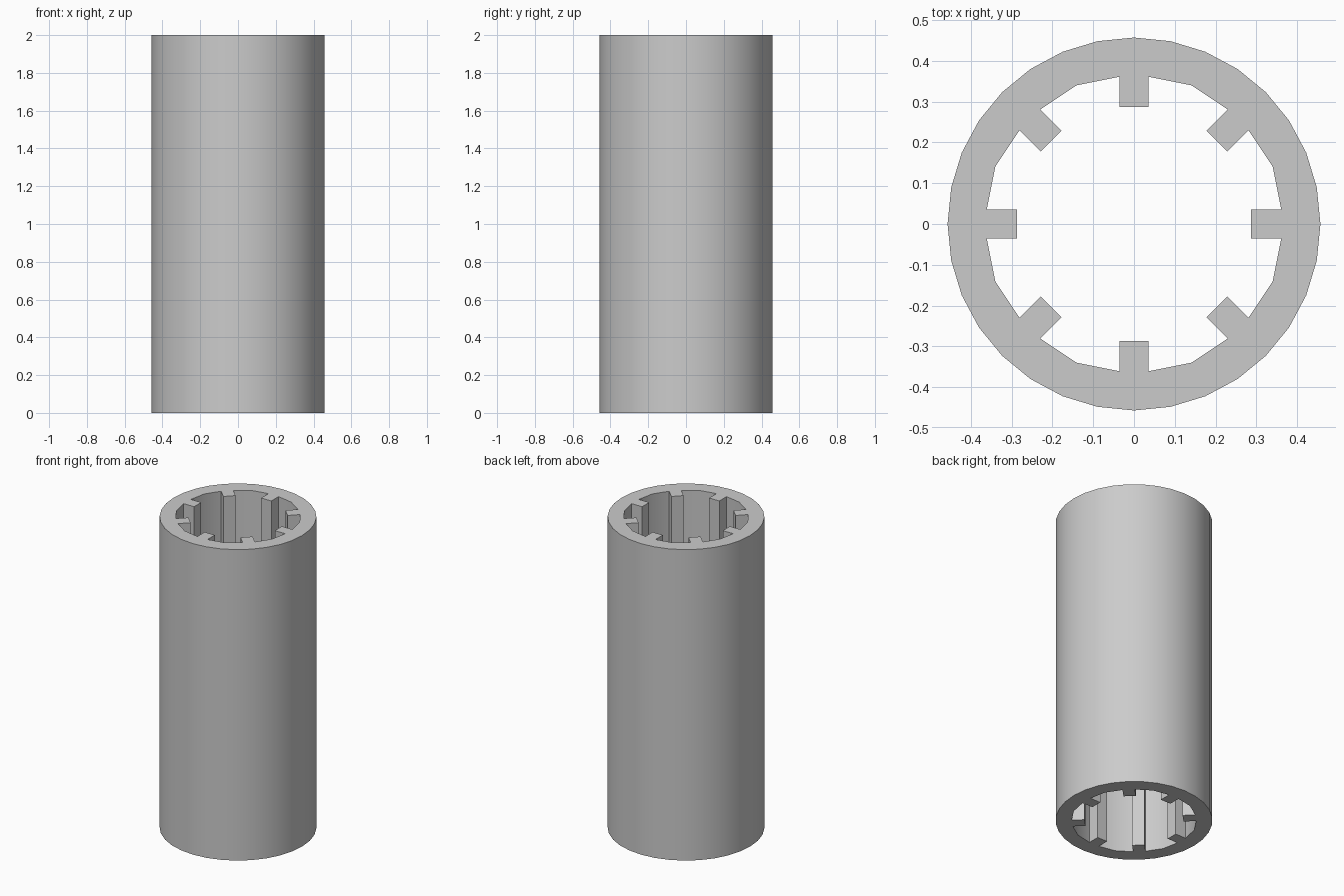
import bpy
import bmesh
from math import cos, sin, radians, tau, pi
from mathutils import Matrix, Vector

cube = bpy.data.objects.get("Cube")
if cube:
    bpy.data.objects.remove(cube, do_unlink=True)

HEIGHT = 2.0
OUTER_R, OUTER_SIDES = 0.457, 32
BORE_R, TEETH = 0.368, 8
TOOTH_HALF, TOOTH_TIP, TOOTH_ROOT = 0.036, 0.287, 0.361


def make_material(name, color):
    mat = bpy.data.materials.new(name)
    mat.use_nodes = True
    mat.diffuse_color = color
    mat.node_tree.nodes["Principled BSDF"].inputs["Base Color"].default_value = color
    return mat


def add_loop(bm, points):
    verts = [bm.verts.new(p) for p in points]
    return [bm.edges.new((v, verts[i - 1])) for i, v in enumerate(verts)]


# Outer circle
outer = [Vector((OUTER_R * cos(tau * i / OUTER_SIDES), OUTER_R * sin(tau * i / OUTER_SIDES), 0))
         for i in range(OUTER_SIDES)]

# Bore outline: one square tooth, then one bore corner, repeated
tooth = [Vector((TOOTH_ROOT, -TOOTH_HALF, 0)), Vector((TOOTH_TIP, -TOOTH_HALF, 0)),
         Vector((TOOTH_TIP, TOOTH_HALF, 0)), Vector((TOOTH_ROOT, TOOTH_HALF, 0)),
         Vector((BORE_R * cos(pi / TEETH), BORE_R * sin(pi / TEETH), 0))]
bore = []
for i in range(TEETH):
    turn = Matrix.Rotation(tau * i / TEETH, 3, "Z")
    bore += [turn @ p for p in tooth]

# Fill the ring between the outlines and extrude it upward
bm = bmesh.new()
edges = add_loop(bm, outer) + add_loop(bm, bore)
bmesh.ops.triangle_fill(bm, edges=edges, use_beauty=True)
ring = bmesh.ops.extrude_face_region(bm, geom=bm.faces[:], use_keep_orig=True)
top = [g for g in ring["geom"] if isinstance(g, bmesh.types.BMVert)]
bmesh.ops.translate(bm, verts=top, vec=(0, 0, HEIGHT))
bmesh.ops.recalc_face_normals(bm, faces=bm.faces[:])

mesh = bpy.data.meshes.new("splined_sleeve")
bm.to_mesh(mesh)
bm.free()
mesh.materials.append(make_material("plain grey", (0.6, 0.6, 0.6, 1)))

sleeve = bpy.data.objects.new("splined_sleeve", mesh)
bpy.context.collection.objects.link(sleeve)

# Smooth round walls, crisp rims and teeth
bpy.ops.object.select_all(action="DESELECT")
sleeve.select_set(True)
bpy.context.view_layer.objects.active = sleeve
bpy.ops.object.shade_smooth_by_angle(angle=radians(30))
